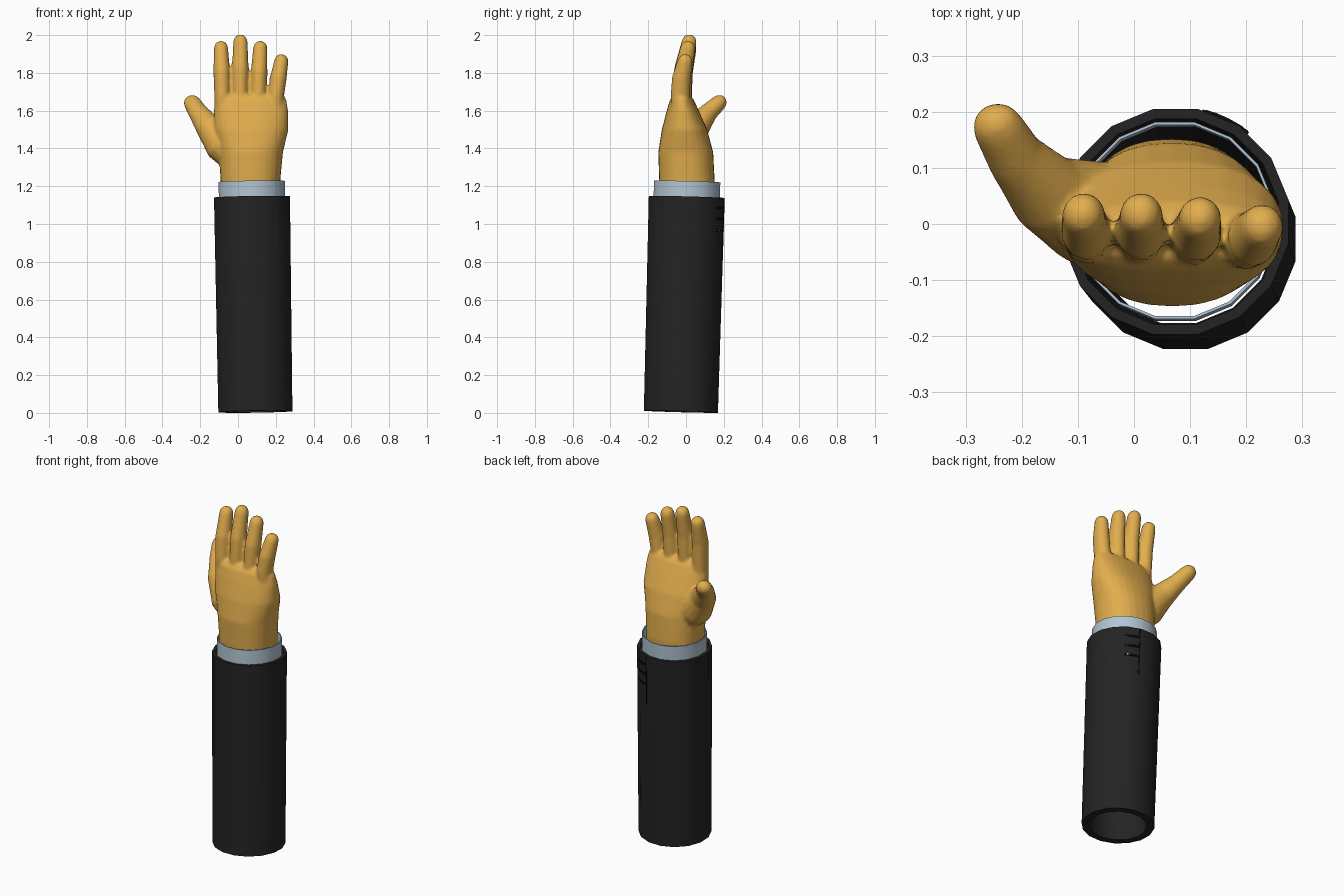
import bpy, bmesh, math
from mathutils import Vector

if "Cube" in bpy.data.objects:
    bpy.data.objects.remove(bpy.data.objects["Cube"])


def material(name, rgb):
    m = bpy.data.materials.new(name)
    m.diffuse_color = (*rgb, 1)
    m.use_nodes = True
    m.node_tree.nodes["Principled BSDF"].inputs["Base Color"].default_value = m.diffuse_color
    return m


GOLD = material("golden skin", (0.76, 0.42, 0.075))
CLOTH = material("charcoal cloth", (0.017, 0.017, 0.017))
SHIRT = material("pale blue shirt", (0.44, 0.56, 0.65))
BLACK = material("black thread", (0.004, 0.004, 0.004))


def finish(bm, name, mat, angle=40):
    bmesh.ops.recalc_face_normals(bm, faces=bm.faces)
    me = bpy.data.meshes.new(name)
    bm.to_mesh(me)
    bm.free()
    me.materials.append(mat)
    ob = bpy.data.objects.new(name, me)
    bpy.context.collection.objects.link(ob)
    bpy.context.view_layer.objects.active = ob
    ob.select_set(True)
    bpy.ops.object.shade_smooth_by_angle(angle=math.radians(angle))
    ob.select_set(False)
    return ob


def ring(bm, c, axis, ru, rv, n, power=1.0, phase=0.0):
    """Loop of vertices around c, square to axis, u running along x."""
    axis = Vector(axis).normalized()
    u = Vector((1, 0, 0))
    u = (u - axis * u.dot(axis)).normalized()
    v = axis.cross(u)
    verts = []
    for i in range(n):
        a = 2 * math.pi * i / n + phase
        ca, sa = math.cos(a), math.sin(a)
        ca = math.copysign(abs(ca) ** power, ca)
        sa = math.copysign(abs(sa) ** power, sa)
        verts.append(bm.verts.new(Vector(c) + u * ru * ca + v * rv * sa))
    return verts


def bridge(bm, rings, closed=False):
    pairs = list(zip(rings, rings[1:]))
    if closed:
        pairs.append((rings[-1], rings[0]))
    for a, b in pairs:
        n = len(a)
        for i in range(n):
            j = (i + 1) % n
            bm.faces.new((a[i], a[j], b[j], b[i]))


def digit(bm, path, n=16):
    """Rounded finger along (point, ru, rv) stations with a domed tip."""
    pts = [Vector(p[0]) for p in path]
    rings = []
    for i, (p, ru, rv) in enumerate(path):
        axis = pts[min(i + 1, len(pts) - 1)] - pts[max(i - 1, 0)]
        rings.append(ring(bm, p, axis, ru, rv, n))
    axis = (pts[-1] - pts[-2]).normalized()
    _, ru, rv = path[-1]
    for deg in (30, 55, 78):
        c, s = math.cos(math.radians(deg)), math.sin(math.radians(deg))
        rings.append(ring(bm, pts[-1] + axis * ru * s, axis, ru * c, rv * c, n))
    bridge(bm, rings)
    bm.faces.new(rings[0])
    bm.faces.new(rings[-1])


# Hand: wrist and palm as stacked sections (z, x0, x1, y0, y1)
hand = bmesh.new()
sections = [
    (1.10, -.090, .222, -.135, .145), (1.23, -.092, .224, -.142, .152),
    (1.38, -.102, .238, -.147, .144), (1.50, -.127, .267, -.128, .112),
    (1.60, -.128, .265, -.102, .068), (1.66, -.124, .256, -.084, .040),
    (1.685, -.105, .237, -.062, .018)]
palm = [ring(hand, ((a + b) / 2, (c + d) / 2, z), (0, 0, 1),
             (b - a) / 2, (d - c) / 2, 28, 0.88) for z, a, b, c, d in sections]
bridge(hand, palm)
hand.faces.new(palm[0])
hand.faces.new(palm[-1])

# Four fingers: base x, tip x, top z, base y, tip y
for bx, tx, top, by, ty in [(-.083, -.090, 1.97, -.020, .017),
                            (.012, .013, 2.004, -.020, .017),
                            (.107, .118, 1.97, -.022, .010),
                            (.201, .229, 1.90, -.030, -.004)]:
    z = top - 0.038
    mid = (1.68 + z) / 2
    digit(hand, [((bx, by, 1.58), .040, .046), ((bx, by, 1.68), .043, .052),
                 ((bx * .55 + tx * .45, by * .8 + ty * .2, mid), .044, .050),
                 ((tx, ty, z), .038, .040)])

# Thumb swinging out and back
digit(hand, [((-.03, .01, 1.37), .09, .09), ((-.08, .02, 1.42), .098, .095),
             ((-.155, .055, 1.515), .072, .072), ((-.212, .12, 1.592), .052, .050),
             ((-.242, .172, 1.64), .046, .042)])

hand = finish(hand, "hand", GOLD)
remesh = hand.modifiers.new("merge", 'REMESH')
remesh.mode = 'VOXEL'
remesh.voxel_size = 0.008
remesh.use_smooth_shade = True
soften = hand.modifiers.new("soften", 'SMOOTH')
soften.factor = 0.5
soften.iterations = 6

# Sleeve: hollow tube leaning slightly
BOTTOM, TOP = Vector((.092, -.027, .0065)), Vector((.074, .004, 1.143))
LEAN = TOP - BOTTOM
PHASE = math.pi / 16


def hollow(name, mat, loop):
    """Tube from (position along sleeve, radius) profile corners."""
    bm = bmesh.new()
    bridge(bm, [ring(bm, BOTTOM + LEAN * t, LEAN, r, r, 16, 1, PHASE)
                for t, r in loop], closed=True)
    return finish(bm, name, mat)


hollow("sleeve", CLOTH, [(0, .200), (1, .205), (1, .187), (.93, .182), (0, .158)])

# Shirt cuff: thin band standing out of the sleeve
hollow("cuff", SHIRT, [(.95, .179), (1.072, .179), (1.072, .174), (.95, .174)])


# Sleeve vent, buttonholes and stud: thin curved plates on the sleeve
def plate(name, mat, a0, a1, z0, z1, lift=.004):
    bm = bmesh.new()
    loops = []
    for k in range(5):
        a = math.radians(a0 + (a1 - a0) * k / 4)
        d = Vector((math.cos(a), math.sin(a), 0))
        loops.append([bm.verts.new(BOTTOM + LEAN * (z / TOP.z) + d * r)
                      for r, z in ((.199, z0), (.204 + lift, z0),
                                   (.204 + lift, z1), (.199, z1))])
    bridge(bm, loops)
    bm.faces.new(loops[0])
    bm.faces.new(loops[-1])
    return finish(bm, name, mat)


plate("sleeve_vent", BLACK, 75, 76.5, .85, 1.135, .002)
for i, z in enumerate((1.085, 1.025, .965)):
    plate(f"buttonhole_{i + 1}", BLACK, 52, 75, z - .005, z + .005)
plate("stud", GOLD, 56, 58.5, .961, .969, .006)
